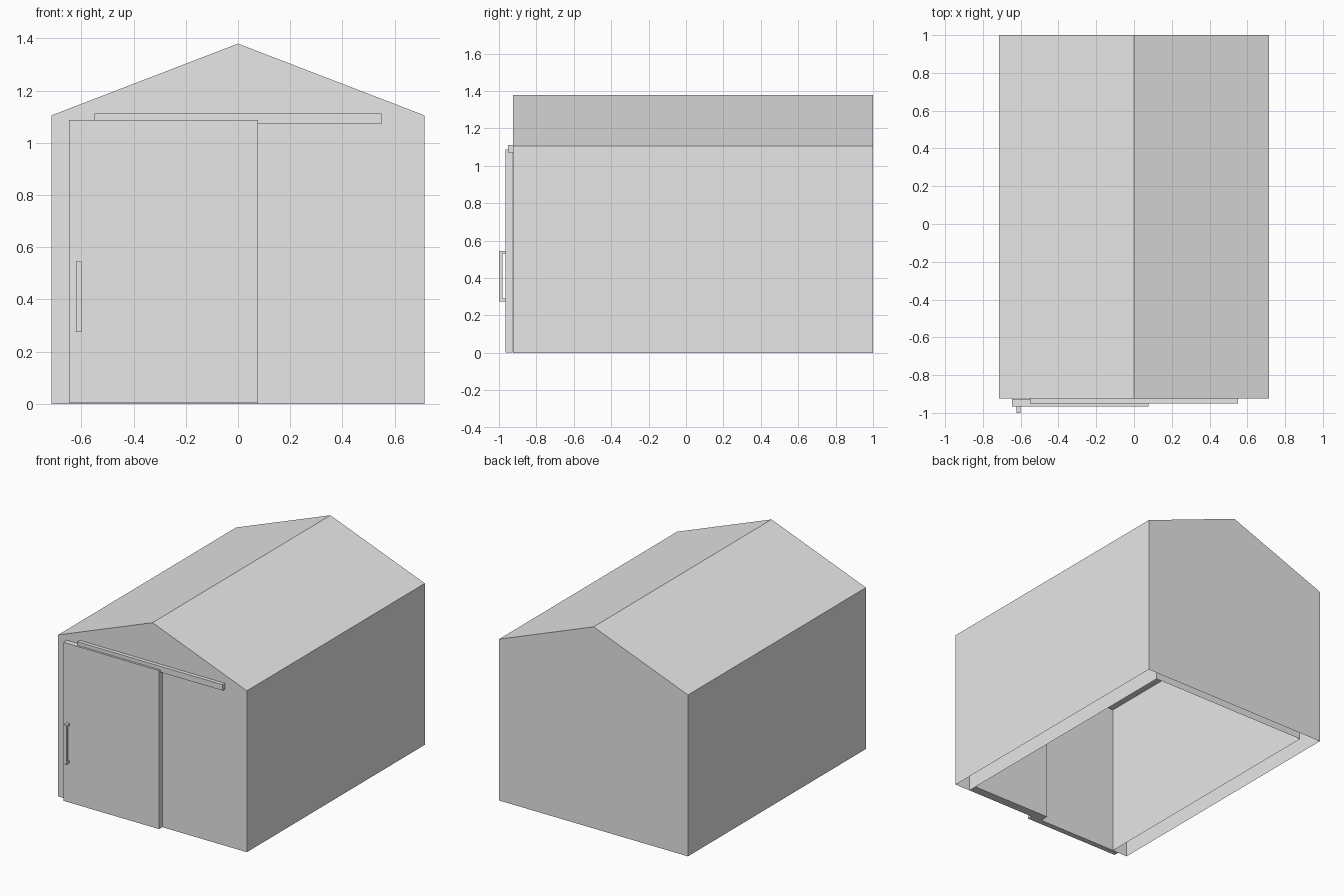
import bpy, bmesh

if "Cube" in bpy.data.objects:
    bpy.data.objects.remove(bpy.data.objects["Cube"])

grey = bpy.data.materials.new("plain grey")
grey.diffuse_color = (0.8, 0.8, 0.8, 1)
grey.use_nodes = True
grey.node_tree.nodes["Principled BSDF"].inputs["Base Color"].default_value = grey.diffuse_color


def finish(bm, name):
    bmesh.ops.remove_doubles(bm, verts=bm.verts[:], dist=1e-5)
    mesh = bpy.data.meshes.new(name)
    bm.to_mesh(mesh)
    bm.free()
    mesh.materials.append(grey)
    obj = bpy.data.objects.new(name, mesh)
    bpy.context.collection.objects.link(obj)
    return obj


def face(bm, pts):
    bm.faces.new([bm.verts.new(p) for p in pts])


def box(name, lo, hi):
    bm = bmesh.new()
    bmesh.ops.create_cube(bm, size=1)
    for v in bm.verts:
        v.co = [(a + b) / 2 + c * (b - a) for a, b, c in zip(lo, hi, v.co)]
    return finish(bm, name)


W, EAVE, RIDGE = 0.715, 1.105, 1.38      # outer half width and heights
F, B = -0.925, 1.0                       # front and back
IW, IF, IB, CEIL = 0.6, -0.865, 0.94, 1.04   # inside surfaces

# Outer shell: gables, walls and roof, open underneath
bm = bmesh.new()
outline = [(W, 0), (W, EAVE), (0, RIDGE), (-W, EAVE), (-W, 0)]
face(bm, [(x, F, z) for x, z in
          [(-IW, 0), (-IW, CEIL), (0, CEIL), (0, 0)] + outline])
face(bm, [(x, B, z) for x, z in reversed(outline)])
for (x0, z0), (x1, z1) in zip(outline, outline[1:]):
    face(bm, [(x0, F, z0), (x0, B, z0), (x1, B, z1), (x1, F, z1)])

# Inner lining with the doorway on the left half of the front
plan = [(-IW, F), (-IW, IB), (IW, IB), (IW, IF), (0, IF), (0, F)]
walls = list(zip(plan, plan[1:])) + [((IW, F), (IW, IF))]
for p, q in walls:
    face(bm, [(*p, 0), (*q, 0), (*q, CEIL), (*p, CEIL)])
face(bm, [(*p, CEIL) for p in plan])
# Underside of the front panel beside the doorway
face(bm, [(0, F, 0), (0, IF, 0), (IW, IF, 0), (IW, F, 0)])
finish(bm, "shed_body")

# Sliding door and its rail
box("sliding_door", (-0.647, -0.965, 0.003), (0.077, -0.927, 1.088))
box("door_rail", (-0.55, -0.951, 1.072), (0.55, -0.925, 1.112))

# Door handle: C-shaped profile extruded sideways
bm = bmesh.new()
y0, y1, y2, z0, z1, t = -1.0, -0.982, -0.964, 0.275, 0.545, 0.015
prof = [(y2, z0), (y0, z0), (y0, z1), (y2, z1),
        (y2, z1 - t), (y1, z1 - t), (y1, z0 + t), (y2, z0 + t)]
face(bm, [(-0.621, y, z) for y, z in prof])
ext = bmesh.ops.extrude_face_region(bm, geom=bm.faces[:], use_keep_orig=True)
for g in ext["geom"]:
    if isinstance(g, bmesh.types.BMVert):
        g.co.x += 0.021
bmesh.ops.recalc_face_normals(bm, faces=bm.faces[:])
finish(bm, "door_handle")
